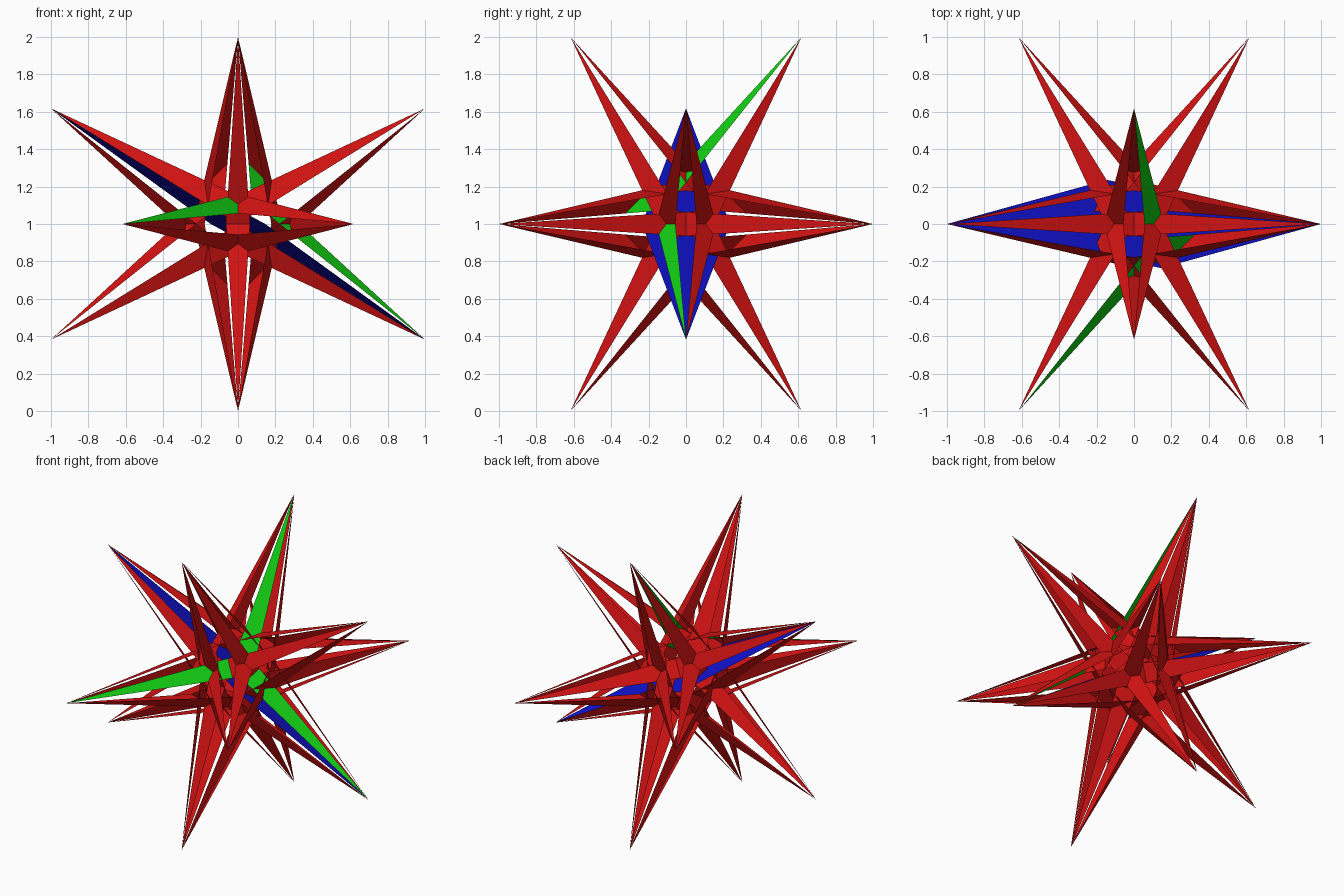
import bpy, bmesh, math
from mathutils import Vector

cube = bpy.data.objects.get("Cube")
if cube:
    bpy.data.objects.remove(cube, do_unlink=True)

PHI = (1 + math.sqrt(5)) / 2
G = 1 / PHI
CENTRE = Vector((0, 0, 1))
TAPER = 0.060          # half width of an arm per unit of length


def make_material(name, rgb):
    m = bpy.data.materials.new(name)
    m.use_nodes = True
    m.diffuse_color = (*rgb, 1)
    m.node_tree.nodes["Principled BSDF"].inputs["Base Color"].default_value = (*rgb, 1)
    return m


RED = make_material("red", (0.64, 0.006, 0.006))
GREEN = make_material("green", (0.006, 0.60, 0.006))
BLUE = make_material("blue", (0.006, 0.006, 0.64))


def cyclic(a, b, c):
    return [Vector(v) for v in ((a, b, c), (b, c, a), (c, a, b))]


def make_sheet(name, points, normal, material):
    """Flat polygon facing along the given normal."""
    bm = bmesh.new()
    face = bm.faces.new([bm.verts.new(p) for p in points])
    face.normal_update()
    if face.normal.dot(normal) < 0:
        face.normal_flip()
    mesh = bpy.data.meshes.new(name)
    bm.to_mesh(mesh)
    bm.free()
    mesh.materials.append(material)
    obj = bpy.data.objects.new(name, mesh)
    obj.location = CENTRE
    bpy.context.collection.objects.link(obj)
    return obj


# Twelve spike tips and the twenty directions the star sheets face
signs = (-1, 1)
tips = [t for a in signs for b in signs for t in cyclic(a, 0, b * G)]
normals = [Vector((a, b, c)) for a in signs for b in signs for c in signs]
normals += [n for a in signs for b in signs for n in cyclic(a * G, 0, b * PHI)]

# Three-armed star sheets, each reaching three of the tips
for i, n in enumerate(normals):
    reach = [t for t in tips if abs(n.dot(t) - G * G) < 0.01]
    hub = sum(reach, Vector()) / 3
    u = (reach[0] - hub).normalized()
    v = n.normalized().cross(u)
    radius = (reach[0] - hub).length
    notch = TAPER * radius / (math.sin(math.pi / 3) + TAPER * 0.5)
    outline = []
    for k in range(6):
        r = radius if k % 2 == 0 else notch
        a = k * math.pi / 3
        outline.append(hub + r * (math.cos(a) * u + math.sin(a) * v))
    is_green = (n - Vector((1, -1, 1))).length < 0.01
    make_sheet("green_star_sheet" if is_green else f"star_sheet_{i + 1}",
               outline, n, GREEN if is_green else RED)

# Long blue sheet through the centre, joining two opposite tips
tip = Vector((1, 0, -G))
facing = Vector((0.5, G / 2, PHI / 2))
axis = tip.normalized()
side = axis.cross(facing).normalized()
if side.y > 0:
    side = -side
corner = 0.124 * axis + 0.248 * side
make_sheet("blue_centre_sheet", [tip, corner, -tip, -corner], facing, BLUE)
